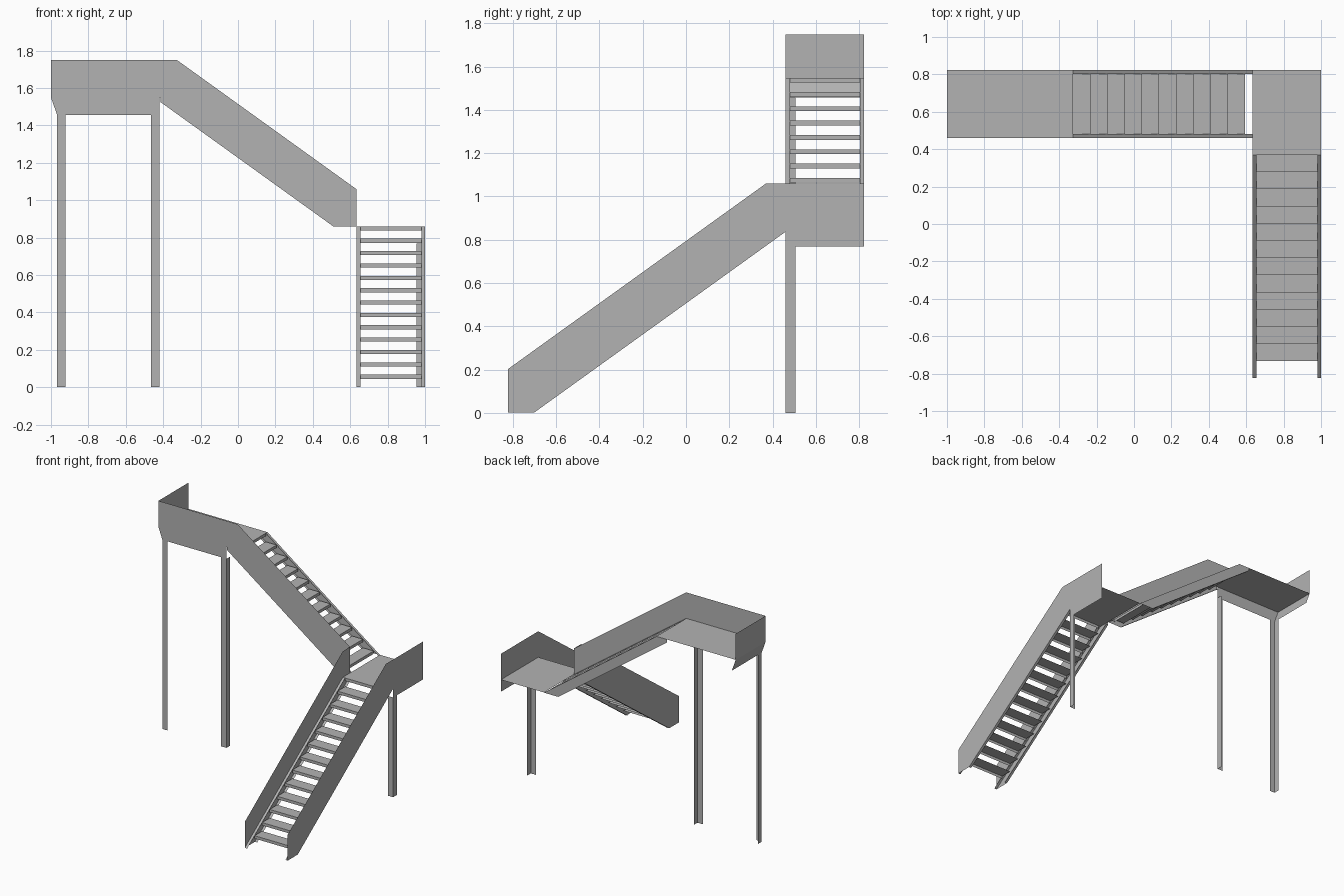
import bpy

cube = bpy.data.objects.get("Cube")
if cube:
    bpy.data.objects.remove(cube)

steel = bpy.data.materials.new("grey steel")
steel.use_nodes = True
GREY = (0.45, 0.45, 0.45, 1)
steel.diffuse_color = GREY
steel.node_tree.nodes["Principled BSDF"].inputs["Base Color"].default_value = GREY

# Main dimensions
X0, X1 = 0.634, 1.0          # lower flight sides
Y0, Y1 = 0.46, 0.823         # upper flight sides
LOW, HIGH = 0.86, 1.548      # landing heights
LOW_NOSE, HIGH_NOSE = 0.37, -0.325
RISE, GOING = 0.0661, 0.0919
SLOPE = RISE / GOING
RAIL, DEPTH, FLANGE, LIP = 0.2, 0.088, 0.02, 0.022
SKIRT = 0.092


def sheet(name, *polygons):
    """Thin folded sheet metal: each polygon is a list of points."""
    verts, faces = [], []
    for poly in polygons:
        faces.append(range(len(verts), len(verts) + len(poly)))
        verts += poly
    mesh = bpy.data.meshes.new(name)
    mesh.from_pydata(verts, [], [list(f) for f in faces])
    mesh.materials.append(steel)
    obj = bpy.data.objects.new(name, mesh)
    bpy.context.collection.objects.link(obj)
    return obj


def band(place, path, w0, w1):
    """Quads joining a path at side w0 to the same path at side w1."""
    return [[place(*a, w0), place(*b, w0), place(*b, w1), place(*a, w1)]
            for a, b in zip(path, path[1:])]


# Map (distance up the run, height, sideways) to the two flights
def lower(s, z, w):
    return (w, s, z)


def upper(s, z, w):
    return (-s, w, z)


def flight(label, place, nose, top, foot, sides, steps):
    base = top - (nose - foot) * SLOPE
    under = nose + 0.09
    a, b = sides
    # Channel stringers
    for side, w, inward in (("near", a, FLANGE), ("far", b, -FLANGE)):
        upper_edge = [(foot, base), (nose, top)]
        lower_edge = [(foot + DEPTH / SLOPE, base),
                      (under, top - DEPTH + 0.09 * SLOPE)]
        outline = upper_edge + [(under, top)] + lower_edge[::-1]
        sheet(f"{label}_stringer_{side}",
              [place(*p, w) for p in outline],
              *band(place, upper_edge, w, w + inward),
              *band(place, lower_edge, w, w + inward))
    # Treads with a folded front lip
    for k in range(1, steps + 1):
        s, z = nose - k * GOING, top - k * RISE
        profile = [(s + GOING, z), (s, z), (s, z - LIP)]
        sheet(f"{label}_tread_{k}", *band(place, profile, a + FLANGE, b - FLANGE))


def railing(name, place, nose, top, foot, end, w):
    base = top - (nose - foot) * SLOPE
    line = [(foot, base), (nose, top), (end, top)]
    raised = [(s, z + RAIL) for s, z in reversed(line)]
    sheet(name, [place(*p, w) for p in line + raised])


def landing(name, place, nose, top, end, sides):
    a, b = sides
    sheet(name, *band(place, [(end, top), (nose, top)], a, b),
          *band(place, [(nose, top), (nose, top - LIP)], a + FLANGE, b - FLANGE))


# Lower flight
LOW_FOOT = -Y1
flight("lower", lower, LOW_NOSE, LOW, LOW_FOOT, (X0, X1), 12)
landing("lower_landing", lower, LOW_NOSE, LOW, Y1, (X0, X1))
railing("lower_outer_railing", lower, LOW_NOSE, LOW, LOW_FOOT, Y1, X1)
railing("lower_inner_railing", lower, LOW_NOSE, LOW, LOW_FOOT, Y0, X0)
sheet("lower_landing_skirt", [(X1, Y0, LOW), (X1, Y1, LOW),
                              (X1, Y1, LOW - SKIRT), (X1, Y0, LOW - SKIRT)])

# Upper flight
flight("upper", upper, -HIGH_NOSE, HIGH, -X0, (Y0, Y1), 10)
landing("upper_landing", upper, -HIGH_NOSE, HIGH, 1, (Y0, Y1))
railing("upper_front_railing", upper, -HIGH_NOSE, HIGH, -X0, 1, Y0)
sheet("upper_end_railing", [(-1, Y0, HIGH), (-1, Y1, HIGH),
                            (-1, Y1, HIGH + RAIL), (-1, Y0, HIGH + RAIL)])

# Upper landing skirt with a slanted end plate
POST_L, POST_R = -0.967, -0.42
drop = HIGH - SKIRT
sheet("upper_landing_skirt",
      [(-1, Y0, HIGH), (POST_R, Y0, HIGH), (POST_R, Y0, drop), (POST_L, Y0, drop)],
      [(-1, Y0, HIGH), (-1, Y1, HIGH), (POST_L, Y1, drop), (POST_L, Y0, drop)])

# Angle-section posts
LEG = 0.045
for name, x, leg, top in (("lower_post", X1, -LEG, LOW - SKIRT),
                          ("upper_post_right", POST_L, LEG, drop),
                          ("upper_post_left", POST_R, -LEG, drop)):
    plan = [(x + leg, Y0), (x, Y0), (x, Y0 + LEG)]
    sheet(name, *band(lambda px, py, z: (px, py, z), plan, 0, top))
